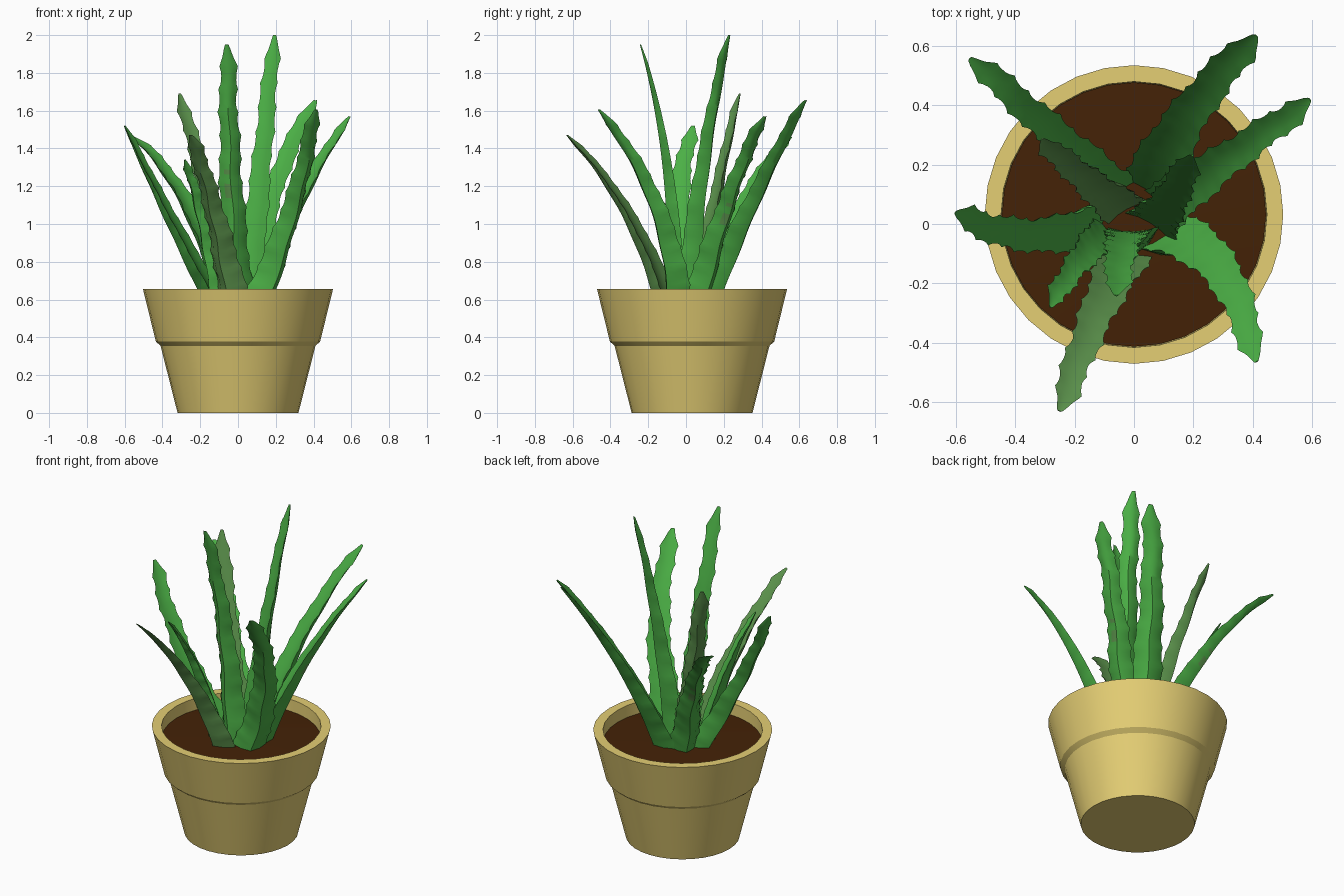
import bpy, bmesh, math
from mathutils import Vector, Matrix

if "Cube" in bpy.data.objects:
    bpy.data.objects.remove(bpy.data.objects["Cube"])


def material(name, rgb):
    m = bpy.data.materials.new(name)
    m.diffuse_color = (*rgb, 1)
    m.use_nodes = True
    m.node_tree.nodes["Principled BSDF"].inputs["Base Color"].default_value = m.diffuse_color
    return m


CLAY = material("tan_clay", (0.78, 0.62, 0.175))
SOIL = material("dark_soil", (0.058, 0.016, 0.002))
GREEN = material("leaf_green", (0.07, 0.43, 0.06))
DULL = material("dull_green", (0.11, 0.30, 0.075))


def finish(name, bm, mats, angle):
    bmesh.ops.recalc_face_normals(bm, faces=bm.faces[:])
    me = bpy.data.meshes.new(name)
    bm.to_mesh(me)
    bm.free()
    for m in mats:
        me.materials.append(m)
    ob = bpy.data.objects.new(name, me)
    bpy.context.collection.objects.link(ob)
    bpy.ops.object.select_all(action='DESELECT')
    ob.select_set(True)
    bpy.context.view_layer.objects.active = ob
    bpy.ops.object.shade_smooth_by_angle(angle=math.radians(angle))
    return ob


def lathe(name, profile, mat, sides=32, cy=0.032):
    """Spin an (r, z) profile; r = 0 makes a centre point."""
    bm = bmesh.new()
    rings = []
    for r, z in profile:
        n = sides if r > 0 else 1
        rings.append([bm.verts.new((r * math.cos(2 * math.pi * i / sides),
                                    cy + r * math.sin(2 * math.pi * i / sides), z))
                      for i in range(n)])
    for a, b in zip(rings, rings[1:]):
        for i in range(sides):
            j = (i + 1) % sides
            q = [a[i % len(a)], a[j % len(a)], b[j % len(b)], b[i % len(b)]]
            bm.faces.new(list(dict.fromkeys(q)))
    return finish(name, bm, [mat], 25)


# Pot with a flared collar, and the soil inside it
lathe("pot", [(0, 0), (0.32, 0), (0.41, 0.355), (0.435, 0.378), (0.503, 0.655),
              (0.448, 0.655), (0.445, 0.56), (0, 0.56)], CLAY)
lathe("soil", [(0.445, 0.583), (0.25, 0.590), (0, 0.595)], SOIL)


def lerp_table(table, t):
    for (t0, v0), (t1, v1) in zip(table, table[1:]):
        if t <= t1:
            return v0 + (v1 - v0) * (t - t0) / (t1 - t0)
    return table[-1][1]


WIDTH = [(0, 0.088), (0.25, 0.071), (0.5, 0.056), (0.93, 0.040), (1, 0.009)]
KEEL = [(0, 0.080), (0.4, 0.048), (0.8, 0.018), (1, 0.004)]


def leaf(name, base, ctrl, tip, scale=1.0, twist=0, dull=False, scar=False):
    """Channelled leaf with a keel below and toothed edges, along a curve."""
    b, c, t3 = (Vector(p) for p in (base, ctrl, tip))
    lean = Vector((t3.x - b.x, t3.y - b.y, 0)).normalized()
    lean = Matrix.Rotation(math.radians(twist), 3, 'Z') @ lean
    lat = Vector((0, 0, 1)).cross(lean)
    teeth = 11
    n = teeth * 5
    bm = bmesh.new()
    rings = []
    for i in range(n + 1):
        t = i / n
        p = b * (1 - t) ** 2 + c * 2 * t * (1 - t) + t3 * t * t
        tan = ((c - b) * (1 - t) + (t3 - c) * t).normalized()
        nor = tan.cross(lat).normalized()
        w, h = lerp_table(WIDTH, t) * scale, lerp_table(KEEL, t)
        p += lat * 0.005 * math.sin(t * 23 + b.x * 40)
        fade = 1 if 0.05 < t < 0.97 else 0
        e = w + fade * (0.008, 0.000, -0.003, -0.002, 0.001)[i % 5]
        sec = [(-e, 0.18 * w), (-0.5 * w, 0.04 * w), (0, 0), (0.5 * w, 0.04 * w),
               (e, 0.18 * w), (0.55 * w, -0.55 * h), (0, -h), (-0.55 * w, -0.55 * h)]
        rings.append([bm.verts.new(p + lat * x + nor * y) for x, y in sec])
    for i, (r0, r1) in enumerate(zip(rings, rings[1:])):
        for k in range(8):
            m = (k + 1) % 8
            f = bm.faces.new((r0[k], r0[m], r1[m], r1[k]))
            # small dry patches on the underside
            if scar and k == 6 and i in (22, 23, 24, 27):
                f.material_index = 1
    bm.faces.new(rings[0])
    bm.faces.new(rings[-1])
    finish(name, bm, [DULL if dull else GREEN, DULL], 40)


Z0 = 0.57
# Outer ring of leaves, then the upright centre leaves
leaf("leaf_right", (0.09, 0.05, Z0), (0.30, 0.215, 1.165), (0.595, 0.415, 1.57), scar=True)
leaf("leaf_back_right", (0.05, 0.10, Z0), (0.13, 0.355, 1.16), (0.41, 0.635, 1.655), 1.2)
leaf("leaf_back_left", (-0.05, 0.09, Z0), (-0.245, 0.29, 1.21), (-0.55, 0.56, 1.46), 0.95,
     scar=True)
leaf("leaf_left", (-0.09, 0.02, Z0), (-0.39, -0.095, 1.09), (-0.60, 0.04, 1.52), twist=-18)
leaf("leaf_small_left", (-0.08, -0.025, Z0), (-0.175, -0.08, 1.05), (-0.285, -0.275, 1.34),
     0.78, twist=-8)
leaf("leaf_front", (-0.02, -0.085, Z0), (-0.125, -0.265, 1.12), (-0.25, -0.63, 1.47), dull=True)
leaf("leaf_front_right", (0.10, -0.035, Z0), (0.345, -0.08, 1.15), (0.41, -0.465, 1.605), 1.1)
leaf("leaf_middle_front", (0.0, -0.025, Z0), (-0.05, -0.03, 1.30), (-0.055, -0.24, 1.95),
     twist=16, scar=True)
leaf("leaf_middle_back", (0.055, 0.0, Z0), (0.13, 0.06, 1.30), (0.195, 0.23, 2.0), 1.05)
leaf("leaf_back", (-0.02, 0.045, Z0), (-0.16, 0.145, 1.15), (-0.31, 0.285, 1.69), 0.9,
     twist=-22, dull=True)
